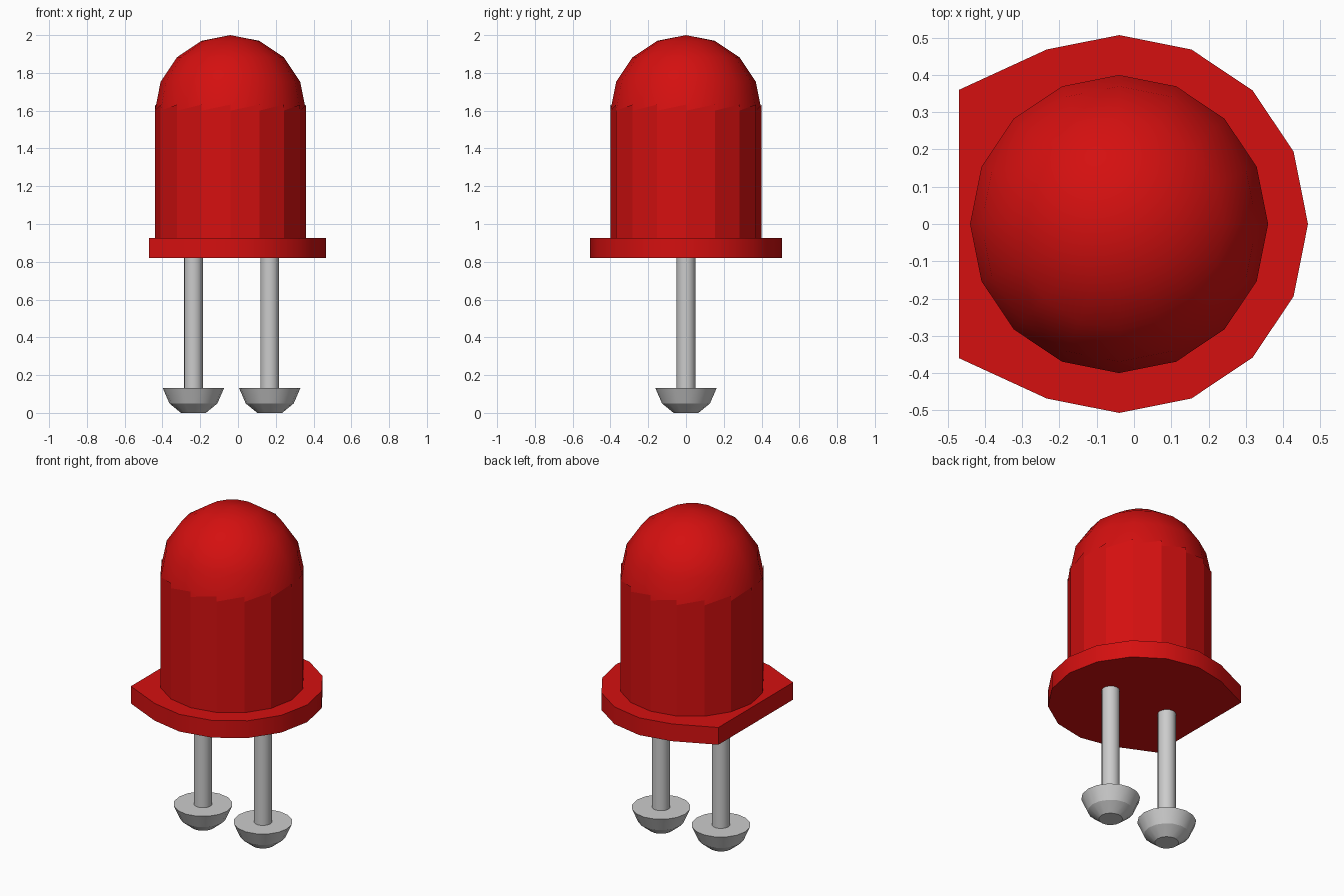
import bpy, bmesh, math

if "Cube" in bpy.data.objects:
    bpy.data.objects.remove(bpy.data.objects["Cube"], do_unlink=True)

SIDES = 16
CX = -0.04          # axis of the lens
R = 0.40            # lens radius


def material(name, rgb):
    m = bpy.data.materials.new(name)
    m.use_nodes = True
    m.diffuse_color = (*rgb, 1)
    m.node_tree.nodes["Principled BSDF"].inputs["Base Color"].default_value = (*rgb, 1)
    return m


red = material("lens red", (0.66, 0.005, 0.005))
grey = material("metal grey", (0.60, 0.60, 0.60))


def finish(bm, name, mat, smooth=True):
    bmesh.ops.recalc_face_normals(bm, faces=bm.faces)
    mesh = bpy.data.meshes.new(name)
    bm.to_mesh(mesh)
    bm.free()
    mesh.materials.append(mat)
    obj = bpy.data.objects.new(name, mesh)
    bpy.context.collection.objects.link(obj)
    if smooth:
        bpy.ops.object.select_all(action="DESELECT")
        obj.select_set(True)
        bpy.context.view_layer.objects.active = obj
        bpy.ops.object.shade_smooth_by_angle(angle=math.radians(25))
    return obj


def polar(r, i, z, cx=CX):
    a = 2 * math.pi * i / SIDES
    return (cx + r * math.cos(a), r * math.sin(a), z)


def lathe(name, profile, cx, mat, smooth=True):
    """Turn (radius, z) points, listed bottom to top, into a closed solid."""
    bm = bmesh.new()
    rings = []
    for r, z in profile:
        count = SIDES if r > 0 else 1
        rings.append([bm.verts.new(polar(r, i, z, cx)) for i in range(count)])
    for lo, hi in zip(rings, rings[1:]):
        for i in range(SIDES):
            j = (i + 1) % SIDES
            if len(hi) == 1:
                bm.faces.new((lo[i], lo[j], hi[0]))
            else:
                bm.faces.new((lo[i], lo[j], hi[j], hi[i]))
    for ring in (rings[0], rings[-1]):
        if len(ring) > 1:
            bm.faces.new(ring)
    return finish(bm, name, mat, smooth)


# Rounded top of the lens
steps = [math.radians(22.5 * k) for k in range(4)]
lathe("lens_dome",
      [(R * math.cos(a), 1.6 + R * math.sin(a)) for a in steps] + [(0, 2.0)], CX, red)

# Faceted lens body
lathe("lens_body", [(R, 0.86), (R, 1.6)], CX, red, smooth=False)

# Saw-toothed rim where the body meets the dome
bm = bmesh.new()
for i in range(SIDES):
    bm.faces.new([bm.verts.new(p) for p in
                  (polar(R, i, 1.6), polar(R, i + 1, 1.6), polar(R, i + 1, 1.632))])
finish(bm, "lens_rim_teeth", red, smooth=False)

# Flange: round outline with one flat side on the right
outline = [polar(0.507, i, 0.82) for i in range(-5, 6)]
outline = [(-0.47, -0.36, 0.82)] + outline + [(-0.47, 0.36, 0.82)]
bm = bmesh.new()
base = bm.faces.new([bm.verts.new(p) for p in outline])
ext = bmesh.ops.extrude_face_region(bm, geom=[base], use_keep_orig=True)
bmesh.ops.translate(bm, vec=(0, 0, 0.105),
                    verts=[v for v in ext["geom"] if isinstance(v, bmesh.types.BMVert)])
finish(bm, "flange", red)

# Two legs, each on a rounded foot
for side, x in (("right", -0.236), ("left", 0.168)):
    lathe(side + "_leg", [(0.05, 0.12), (0.05, 0.83)], x, grey)
    lathe(side + "_foot", [(0.066, 0.0), (0.127, 0.05), (0.163, 0.133)], x, grey)
